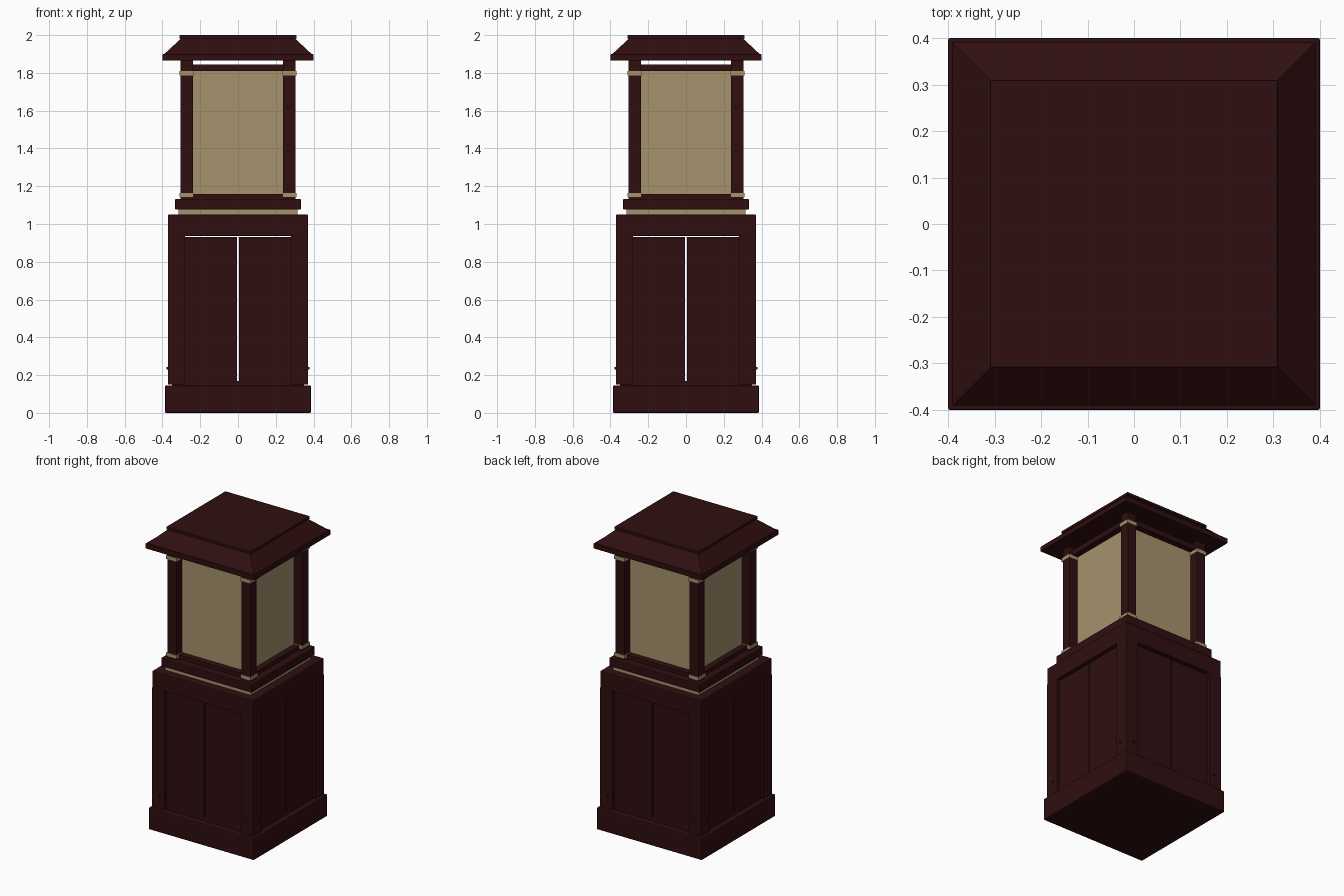
import bpy, bmesh, math
from mathutils import Matrix, Vector

if "Cube" in bpy.data.objects:
    bpy.data.objects.remove(bpy.data.objects["Cube"], do_unlink=True)


def make_material(name, colour):
    mat = bpy.data.materials.new(name)
    mat.use_nodes = True
    mat.diffuse_color = (*colour, 1)
    mat.node_tree.nodes["Principled BSDF"].inputs["Base Color"].default_value = (*colour, 1)
    return mat


WOOD = make_material("dark_red_wood", (0.029, 0.0045, 0.0052))
TAN = make_material("tan_glass", (0.38, 0.29, 0.155))


def finish(name, bm, mat, bevel=0.0):
    mesh = bpy.data.meshes.new(name)
    bm.to_mesh(mesh)
    bm.free()
    mesh.materials.append(mat)
    obj = bpy.data.objects.new(name, mesh)
    bpy.context.collection.objects.link(obj)
    if bevel:
        mod = obj.modifiers.new("soft_edges", "BEVEL")
        mod.width = bevel
        mod.segments = 2
    return obj


def box(name, x, y, z, mat=WOOD, bevel=0.0, turn=0):
    """Box between (low, high) pairs, turned in quarter steps about z."""
    bm = bmesh.new()
    bmesh.ops.create_cube(bm, size=1)
    for v in bm.verts:
        v.co = Vector([lo + (c + 0.5) * (hi - lo) for c, (lo, hi) in zip(v.co, (x, y, z))])
    bm.transform(Matrix.Rotation(turn * math.pi / 2, 4, "Z"))
    return finish(name, bm, mat, bevel)


def slab(name, half, z0, z1, mat=WOOD, bevel=0.0):
    return box(name, (-half, half), (-half, half), (z0, z1), mat, bevel)


# Plinth and lower cabinet
slab("plinth", 0.387, 0, 0.145, bevel=0.007)
slab("cabinet_floor", 0.35, 0.14, 0.17)
slab("cabinet_top", 0.371, 0.937, 1.05, bevel=0.005)

SIDES = ("front", "left", "back", "right")
for turn, side in enumerate(SIDES):
    # Corner stile
    box(f"cabinet_stile_{side}", (0.28, 0.371), (-0.371, -0.28), (0.15, 0.94), turn=turn)
    # Pair of recessed boards with a narrow slot between
    for s, label in ((-1, "a"), (1, "b")):
        edges = sorted((s * 0.004, s * 0.29))
        box(f"door_board_{side}_{label}", edges, (-0.351, -0.325), (0.15, 0.931), turn=turn)
        # Small screw near the bottom of each stile
        bm = bmesh.new()
        bmesh.ops.create_cone(bm, cap_ends=True, segments=12, radius1=0.007, radius2=0.007, depth=0.012)
        bm.transform(Matrix.Rotation(turn * math.pi / 2, 4, "Z")
                     @ Matrix.Translation((s * 0.315, -0.372, 0.237))
                     @ Matrix.Rotation(math.pi / 2, 4, "X"))
        finish(f"screw_{side}_{label}", bm, WOOD)

# Neck between cabinet and lantern
slab("neck_band", 0.315, 1.045, 1.08, TAN)
slab("lantern_base", 0.333, 1.076, 1.133, bevel=0.006)
slab("lantern_sill", 0.285, 1.13, 1.16)

# Lantern glass and upper frame
slab("lantern_glass", 0.245, 1.155, 1.812, TAN)
slab("lantern_top_frame", 0.285, 1.81, 1.845)

# Posts with tan collars
for turn, side in enumerate(SIDES):
    span, collar = (0.238, 0.305), (0.235, 0.31)
    box(f"post_{side}", span, (-span[1], -span[0]), (1.13, 1.87), bevel=0.003, turn=turn)
    for label, z in (("lower", (1.143, 1.165)), ("upper", (1.787, 1.81))):
        box(f"collar_{label}_{side}", collar, (-collar[1], -collar[0]), z, TAN, turn=turn)

# Roof: eave, slope and flat cap
slab("roof_eave", 0.4, 1.865, 1.899, bevel=0.004)
bm = bmesh.new()
r = math.sqrt(2)
bmesh.ops.create_cone(bm, cap_ends=True, segments=4, radius1=0.393 * r, radius2=0.3 * r, depth=0.087)
bm.transform(Matrix.Translation((0, 0, 1.9405)) @ Matrix.Rotation(math.pi / 4, 4, "Z"))
# Keep the slope square to the axes whichever way the cone starts
if max(v.co.x for v in bm.verts) > 0.45:
    bm.transform(Matrix.Rotation(math.pi / 4, 4, "Z"))
finish("roof_slope", bm, WOOD)
slab("roof_cap", 0.31, 1.981, 2.0, bevel=0.004)
